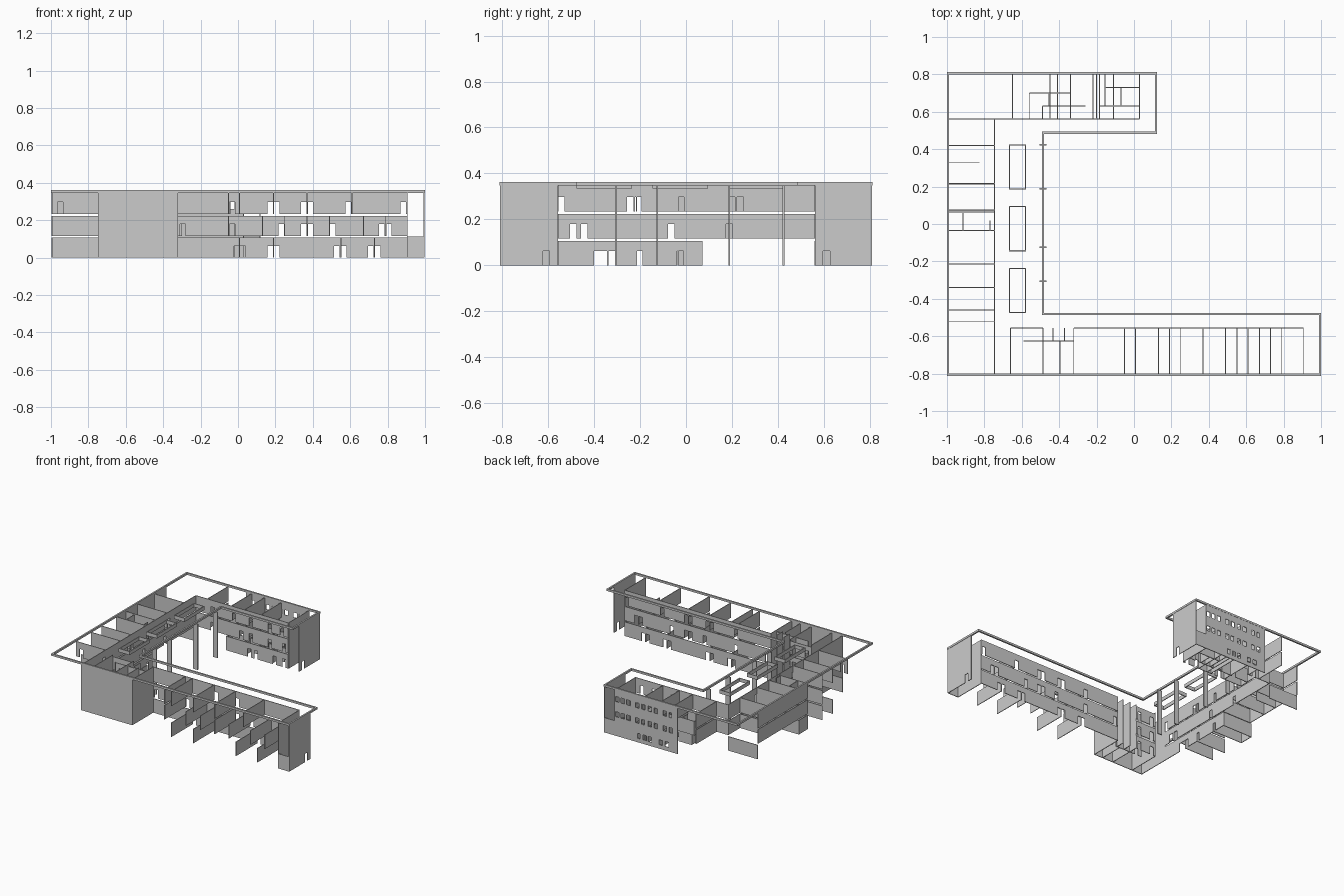
import bpy, bmesh
from mathutils import Matrix, Vector

if "Cube" in bpy.data.objects:
    bpy.data.objects.remove(bpy.data.objects["Cube"])

T = 0.005                                             # wall thickness
FLOORS = [(0, .107), (.117, .224), (.234, .347)]      # wall zones between the slabs
FULL = (0, .347)
DOOR = .063


def add_box(bm, x0, x1, y0, y1, z0, z1):
    m = Matrix.Translation(((x0 + x1) / 2, (y0 + y1) / 2, (z0 + z1) / 2))
    bmesh.ops.create_cube(bm, size=1, matrix=m @ Matrix.Diagonal((x1 - x0, y1 - y0, z1 - z0, 1)))


def finish(bm, name):
    me = bpy.data.meshes.new(name)
    bm.to_mesh(me)
    bm.free()
    ob = bpy.data.objects.new(name, me)
    bpy.context.collection.objects.link(ob)
    return ob


def wall(bm, axis, pos, a, b, zr, holes=()):
    """Wall running along an axis, with openings (start, end, bottom, top)."""
    def seg(s, e, z0, z1):
        if e - s < 1e-4 or z1 - z0 < 1e-4:
            return
        if axis == 'x':
            add_box(bm, s, e, pos - T / 2, pos + T / 2, z0, z1)
        else:
            add_box(bm, pos - T / 2, pos + T / 2, s, e, z0, z1)
    cur = a
    for s, e, z0, z1 in sorted(holes):
        seg(cur, s, *zr)
        seg(s, e, zr[0], z0)
        seg(s, e, z1, zr[1])
        cur = e
    seg(cur, b, *zr)


def doors(starts, z, w=.029):
    return [(s, s + w, z, z + DOOR) for s in starts]


def prism_ring(name, outer, inner, z0, z1):
    """Flat closed band between two matching outlines."""
    bm = bmesh.new()
    rings = [[bm.verts.new((x, y, z)) for x, y in o] for o, z in
             ((outer, z0), (outer, z1), (inner, z1), (inner, z0))]
    n = len(outer)
    for k in range(4):
        p, q = rings[k], rings[(k + 1) % 4]
        for i in range(n):
            j = (i + 1) % n
            bm.faces.new((p[i], p[j], q[j], q[i]))
    bmesh.ops.recalc_face_normals(bm, faces=bm.faces)
    return finish(bm, name)


# roof edge band around the U-shaped plan
e = .012
outer = [(-1, -.812), (1, -.812), (1, -.475), (-.48, -.475), (-.48, .482), (.123, .482), (.123, .812), (-1, .812)]
inner = [(-1 + e, -.812 + e), (1 - e, -.812 + e), (1 - e, -.475 - e), (-.48 - e, -.475 - e),
         (-.48 - e, .482 + e), (.123 - e, .482 + e), (.123 - e, .812 - e), (-1 + e, .812 - e)]
prism_ring("roof_edge", outer, inner, .347, .362)

# skylight frames over the west corridor
for i, y in enumerate((-.355, -.025, .305)):
    def rect(dx, dy):
        return [(-.623 - dx, y - dy), (-.623 + dx, y - dy), (-.623 + dx, y + dy), (-.623 - dx, y + dy)]
    prism_ring(f"skylight_frame_{i}", rect(.045, .121), rect(.039, .115), .335, .362)

# courtyard columns
bm = bmesh.new()
for y in (-.305, -.125, .188, .425):
    add_box(bm, -.505, -.468, y - .004, y + .004, 0, .347)
finish(bm, "courtyard_columns")

# south wing: corridor wall and room partitions on three floors
S_DOORS = [(-.022, .011, .157, .193, .514, .552, .695, .733),
           (-.31, -.046, .217, .337, .373, .493, .755, .793),
           (-.046, .157, .193, .337, .373, .575, .87)]
S_PARTS = [(.008, .19, .55, .73), (-.05, .13, .25, .37, .49, .67, .79), (-.05, .008, .19, .37, .61)]
for f, zr in enumerate(FLOORS):
    bm = bmesh.new()
    wall(bm, 'x', -.557, -.32, .905, zr, doors(S_DOORS[f], zr[0]))
    for x in S_PARTS[f]:
        wall(bm, 'y', x, -.81, -.557, zr)
    finish(bm, f"south_wing_floor_{f}")

# south wing end stair
bm = bmesh.new()
wall(bm, 'y', .905, -.81, -.557, FULL)
wall(bm, 'y', .995, -.81, -.557, FULL, doors([-.622], 0))
wall(bm, 'x', -.808, .905, .995, (0, .112))
finish(bm, "south_end_stair")

# south-west core: solid outer walls, shafts and stair walls
bm = bmesh.new()
wall(bm, 'x', -.808, -.747, -.32, FULL)
wall(bm, 'y', -.322, -.81, -.557, FULL)
wall(bm, 'y', -.747, -.81, -.557, FULL)
wall(bm, 'y', -.66, -.81, -.557, FULL)
wall(bm, 'y', -.395, -.81, -.625, FULL)
wall(bm, 'y', -.486, -.81, -.557, FULL)
for x in (-.432, -.372):
    wall(bm, 'y', x, -.625, -.557, FULL)
for z, _ in FLOORS:
    zr = (z, z + .1)
    wall(bm, 'x', -.625, -.59, -.32, zr, doors([-.56, -.36], z))
    wall(bm, 'x', -.557, -.66, -.486, zr, doors([-.64, -.53], z))
finish(bm, "south_west_core")

# west wing: corridor wall and room partitions
W_DOORS = [(-.4, -.372, -.338, -.218, -.04), (-.505, -.457, -.078, .174),
           (-.557, -.257, -.222, -.037, .184, .222)]
W_PARTS = [(-.34, -.215, -.035, .07), (-.46, -.215, -.035, .06, .21, .42),
           (-.52, -.34, -.215, -.035, .075, .217, .42)]
for f, zr in enumerate(FLOORS):
    bm = bmesh.new()
    end = .07 if f == 0 else .562
    wall(bm, 'y', -.747, -.557, end, zr, doors(W_DOORS[f], zr[0]))
    for y in W_PARTS[f]:
        wall(bm, 'x', y, -1 + T, -.747, zr, doors([-.965], zr[0]) if y == -.52 else ())
    wall(bm, 'y', -.995, -.035, end, zr)
    if f:
        wall(bm, 'y', -.915, -.035, .06, zr)
        wall(bm, 'y', -.77, -.035, .02, zr)
    if f == 1:
        wall(bm, 'x', .33, -.995, -.825, zr)
    finish(bm, f"west_wing_floor_{f}")
bm = bmesh.new()
wall(bm, 'x', .562, -.995, -.747, FLOORS[0])
finish(bm, "north_west_panel")

# north wing: windowed outer wall
bm = bmesh.new()
holes_z = [(.03, .068), (.145, .183), (.26, .298)]
NORTH_W = [[-.42, -.37, -.28, -.235, -.19],
           [-.455, -.405, -.33, -.28, -.225, -.175, -.1, -.05, -.005],
           [-.455, -.405, -.33, -.28, -.225, -.175, -.1, -.05, -.005]]
for f, (z0, z1) in enumerate(((0, .112), (.112, .229), (.229, .347))):
    wall(bm, 'x', .808, -.497, .03, (z0, z1), [(x, x + .03, *holes_z[f]) for x in NORTH_W[f]])
finish(bm, "north_window_wall")

# north wing: corridor wall and room partitions
N_DOORS = [(-.31, -.255, -.1, -.02), (-.62, -.38, -.3, -.14, -.02), (-.62, -.44, -.3, -.14, -.04)]
N_PARTS = [(-.34, -.22, -.185), (-.65, -.41, -.34, -.22), (-.65, -.45, -.34, -.2)]
for f, zr in enumerate(FLOORS):
    bm = bmesh.new()
    wall(bm, 'x', .562, -.49 if f == 0 else -.747, .03, zr, doors(N_DOORS[f], zr[0]))
    for x in N_PARTS[f]:
        wall(bm, 'y', x, .562, .81, zr)
    if f == 0:
        wall(bm, 'x', .632, -.49, -.26, zr, doors([-.38], 0))
        wall(bm, 'y', -.49, .562, .632, zr)
        wall(bm, 'x', .73, -.155, .03, zr)
        wall(bm, 'y', -.155, .632, .81, zr)
    elif f == 1:
        wall(bm, 'x', .7, -.56, -.34, zr)
        wall(bm, 'y', -.56, .562, .7, zr)
        wall(bm, 'y', -.455, .632, .7, zr)
    if f < 2:
        wall(bm, 'x', .632, -.185, .03, zr, doors([-.05], zr[0]))
        wall(bm, 'y', -.07, .632, .73, zr)
        wall(bm, 'y', -.11, .562, .81, zr)
    finish(bm, f"north_wing_floor_{f}")

# north wing end stair
bm = bmesh.new()
wall(bm, 'y', .03, .562, .81, FULL)
wall(bm, 'y', .118, .562, .81, FULL, doors([.597], 0))
wall(bm, 'x', .808, .03, .118, (0, .112))
finish(bm, "north_end_stair")
